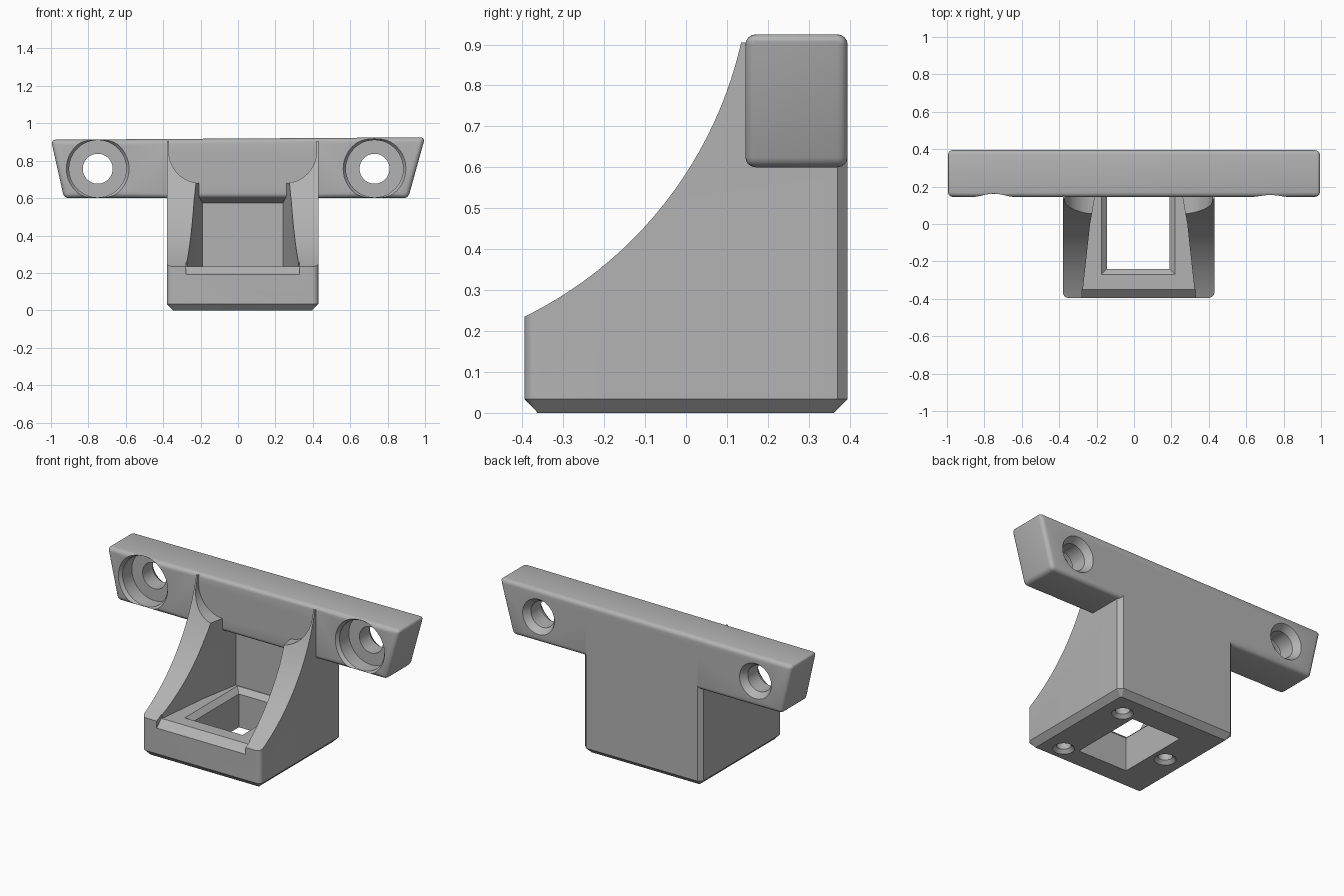
import bpy, bmesh, math
from mathutils import Matrix

if "Cube" in bpy.data.objects:
    bpy.data.objects.remove(bpy.data.objects["Cube"], do_unlink=True)

grey = bpy.data.materials.new("plain_grey")
grey.use_nodes = True
colour = (0.45, 0.45, 0.45, 1)
grey.diffuse_color = colour
grey.node_tree.nodes["Principled BSDF"].inputs["Base Color"].default_value = colour


def finish(bm, name):
    bmesh.ops.recalc_face_normals(bm, faces=bm.faces)
    mesh = bpy.data.meshes.new(name)
    bm.to_mesh(mesh)
    bm.free()
    obj = bpy.data.objects.new(name, mesh)
    mesh.materials.append(grey)
    bpy.context.collection.objects.link(obj)
    return obj


def prism(points, axis, lo, hi):
    """Extrude a 2D outline along one axis."""
    place = {"x": lambda a, b, t: (t, a, b),
             "y": lambda a, b, t: (a, t, b),
             "z": lambda a, b, t: (a, b, t)}[axis]
    bm = bmesh.new()
    face = bm.faces.new([bm.verts.new(place(a, b, lo)) for a, b in points])
    new = bmesh.ops.extrude_face_region(bm, geom=[face])["geom"]
    shift = place(0, 0, hi - lo)
    bmesh.ops.translate(bm, vec=shift, verts=[v for v in new if isinstance(v, bmesh.types.BMVert)])
    bmesh.ops.recalc_face_normals(bm, faces=bm.faces)
    return bm


def rect(a0, b0, a1, b1):
    return [(a0, b0), (a1, b0), (a1, b1), (a0, b1)]


def cone(name, centre, r0, r1, depth, axis, sides=48):
    """Round cutter starting at centre and running along +y or +z."""
    bm = bmesh.new()
    bmesh.ops.create_cone(bm, cap_ends=True, segments=sides, radius1=r0, radius2=r1, depth=depth)
    bmesh.ops.translate(bm, vec=(0, 0, depth / 2), verts=bm.verts)
    if axis == "y":
        bmesh.ops.rotate(bm, matrix=Matrix.Rotation(-math.pi / 2, 3, "X"), verts=bm.verts)
    bmesh.ops.translate(bm, vec=centre, verts=bm.verts)
    return finish(bm, name)


def boolean(target, tool, operation="DIFFERENCE"):
    mod = target.modifiers.new("join", "BOOLEAN")
    mod.operation, mod.object, mod.solver = operation, tool, "EXACT"
    bpy.context.view_layer.objects.active = target
    bpy.ops.object.modifier_apply(modifier=mod.name)
    bpy.data.objects.remove(tool, do_unlink=True)


def bevel(bm, rule, size, segments):
    edges = [e for e in bm.edges if rule(*[v.co for v in e.verts])]
    bmesh.ops.bevel(bm, geom=edges, offset=size, segments=segments, profile=0.5, affect="EDGES")


# Holder body: rounded front corners, chamfered back corners and base
L, R, D = -0.38, 0.43, 0.395
bm = prism(rect(L, -D, R, D), "z", 0, 0.905)
upright = lambda a, b: abs(a.z - b.z) > 0.5
bevel(bm, lambda a, b: upright(a, b) and a.y < 0, 0.03, 5)
bevel(bm, lambda a, b: upright(a, b) and a.y > 0.38, 0.025, 1)
bevel(bm, lambda a, b: a.z < 0.01 and b.z < 0.01, 0.034, 1)
body = finish(bm, "mounting_bracket")

# Large concave sweep on the front
cy, cz, radius = -0.83, 1.123, 0.989
sweep = [(cy + radius * math.cos(t), cz + radius * math.sin(t))
         for t in (2 * math.pi * i / 160 for i in range(160))]
boolean(body, finish(prism(sweep, "x", -1, 1), "sweep_cutter"))

# Round-bottomed slot across the top of the side walls
mid, half, r = 0.025, 0.395, 0.17
slot = [(mid + half, 1.2), (mid - half, 1.2)]
for side, start in ((-1, math.pi), (1, 1.5 * math.pi)):
    for i in range(17):
        t = start + i * math.pi / 32
        slot.append((mid + side * (half - r) + r * math.cos(t), 0.85 + r * math.sin(t)))
boolean(body, finish(prism(slot, "y", -0.6, 0.3), "slot_cutter"))
boolean(body, finish(prism(rect(0.2, 0.8, 0.6, 1.2), "x", -1, 1), "top_cutter"))

# Pocket that narrows toward the back
pocket = [(mid + s * w, y) for s, rows in
          ((-1, ((0.308, -0.45), (0.303, -0.395), (0.26, 0), (0.215, 0.25))),
           (1, ((0.215, 0.25), (0.26, 0), (0.303, -0.395), (0.308, -0.45))))
          for w, y in rows]
boolean(body, finish(prism(pocket, "z", 0.235, 1.3), "pocket_cutter"))

# Sloped front lip
lip = [(-0.45, 0.14), (-0.35, 0.235), (-0.35, 0.3), (-0.45, 0.3)]
boolean(body, finish(prism(lip, "x", mid - 0.303, mid + 0.303), "lip_cutter"))

# Floor window with a chamfered rim
bm = prism(rect(-0.145, -0.24, 0.19, 0.215), "z", -0.1, 0.205)
top = max(bm.faces, key=lambda f: f.calc_center_median().z)
for inset, z in ((0.032, 0.237), (0.032, 0.3)):
    new = bmesh.ops.extrude_face_region(bm, geom=[top])["geom"]
    bmesh.ops.delete(bm, geom=[top], context="FACES_ONLY")
    top = [f for f in new if isinstance(f, bmesh.types.BMFace)][0]
    for v in top.verts:
        v.co.z = z
        if z < 0.25:
            v.co.x += math.copysign(inset, v.co.x - mid)
            v.co.y += math.copysign(inset, v.co.y)
boolean(body, finish(bm, "window_cutter"))

# Three countersunk holes in the base
for x, y in ((0.27, 0.225), (0.27, -0.275), (-0.23, -0.01)):
    boolean(body, cone("base_hole", (x, y, -0.01), 0.04, 0.04, 0.13, "z", 32))
    boolean(body, cone("base_countersink", (x, y, -0.01), 0.07, 0.04, 0.03, "z", 32))

# Sloped ceiling at the back of the pocket
ceiling = [(0.17, 0.6), (0.26, 0.57), (0.26, 0.65), (0.17, 0.65)]
boolean(body, finish(prism(ceiling, "x", L + 0.1, R - 0.1), "ceiling"), "UNION")

# Crossbar with sloping ends and soft edges
bm = prism([(-0.93, 0.6), (0.91, 0.6), (1, 0.925), (-1, 0.912)], "y", 0.145, D)
bevel(bm, lambda a, b: True, 0.025, 4)
bar = finish(bm, "crossbar")
boolean(body, bar, "UNION")

# Counterbored screw holes
for x in (-0.75, 0.73):
    z = 0.757
    boolean(body, cone("screw_hole", (x, 0, z), 0.08, 0.08, 0.6, "y"))
    boolean(body, cone("counterbore", (x, 0.1, z), 0.153, 0.153, 0.155, "y"))
    boolean(body, cone("bore_chamfer", (x, 0.135, z), 0.175, 0.153, 0.03, "y"))
    boolean(body, cone("back_countersink", (x, 0.355, z), 0.08, 0.112, 0.045, "y"))

bpy.ops.object.select_all(action="DESELECT")
body.select_set(True)
bpy.context.view_layer.objects.active = body
bpy.ops.object.shade_smooth_by_angle(angle=math.radians(25))
